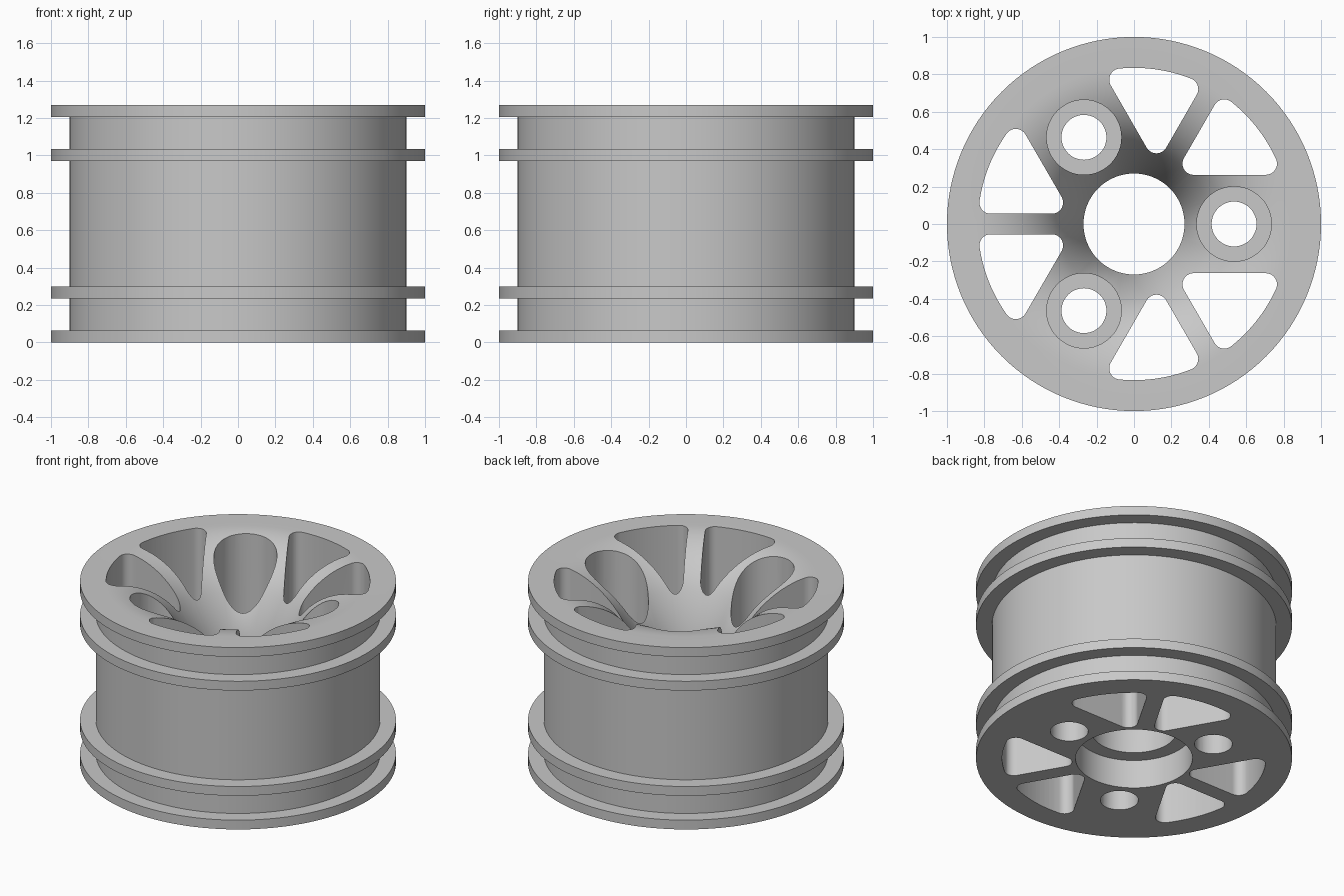
import bpy
import bmesh
from math import radians, cos, sin, sqrt, atan2, degrees, pi
from mathutils import Vector, Matrix

if "Cube" in bpy.data.objects:
    bpy.data.objects.remove(bpy.data.objects["Cube"], do_unlink=True)

HEIGHT = 1.27
RIM, BODY = 1.0, 0.9
BORE, HUB_POCKET = 0.27, 0.37

grey = bpy.data.materials.new("plain_grey")
grey.use_nodes = True
grey.diffuse_color = (0.58, 0.58, 0.58, 1)
grey.node_tree.nodes["Principled BSDF"].inputs["Base Color"].default_value = (0.58, 0.58, 0.58, 1)


def lathe(bm, profile, steps, closed, centre=(0, 0)):
    """Spin an (r, z) profile about a vertical axis through centre."""
    cx, cy = centre
    verts = [bm.verts.new((cx + r, cy, z)) for r, z in profile]
    edges = [bm.edges.new(pair) for pair in zip(verts, verts[1:])]
    if closed:
        edges.append(bm.edges.new((verts[-1], verts[0])))
    bmesh.ops.spin(bm, geom=verts + edges, cent=(cx, cy, 0), axis=(0, 0, 1),
                   angle=2 * pi, steps=steps, use_merge=True)
    bmesh.ops.remove_doubles(bm, verts=bm.verts, dist=1e-5)


def arc(cx, cy, radius, start, end, steps):
    angles = [radians(start + (end - start) * i / steps) for i in range(steps + 1)]
    return [(cx + radius * cos(a), cy + radius * sin(a)) for a in angles]


def make_object(name, bm):
    bmesh.ops.recalc_face_normals(bm, faces=bm.faces)
    mesh = bpy.data.meshes.new(name)
    bm.to_mesh(mesh)
    bm.free()
    obj = bpy.data.objects.new(name, mesh)
    bpy.context.collection.objects.link(obj)
    mesh.materials.append(grey)
    return obj


# Wheel body: four flanges outside, a flared dish on top, a hub pocket below
profile = [(HUB_POCKET, 0)]
for low, high in ((0, 0.065), (0.235, 0.3), (0.97, 1.035), (1.205, HEIGHT)):
    if low > 0:
        profile += [(BODY, low)]
    profile += [(RIM, low), (RIM, high)]
    if high < HEIGHT:
        profile += [(BODY, high)]
flare, flare_edge, steepest = 0.5, 0.84, 61.6
dish = arc(flare_edge, HEIGHT - flare, flare, 90, 90 + steepest, 16)
profile += dish
cone_r, cone_z = dish[-1]
profile += [(BORE, cone_z - 1.85 * (cone_r - BORE)), (BORE, 0.2), (HUB_POCKET, 0.2)]
bm = bmesh.new()
lathe(bm, profile, 128, True)
wheel = make_object("wheel", bm)

# Outline of one spoke window: a rounded wedge with an outer arc
fillet, outer, spoke, rib = 0.06, 0.835, 0.055, 0.263
inner_y = spoke + fillet
tip = (0.439, inner_y)
reach = outer - fillet
low = (sqrt(reach ** 2 - inner_y ** 2), inner_y)
along, off = sqrt(reach ** 2 - (rib + fillet) ** 2), rib + fillet
high = (along * cos(pi / 3) + off * sin(pi / 3), along * sin(pi / 3) - off * cos(pi / 3))
a_low, a_high = (degrees(atan2(p[1], p[0])) for p in (low, high))
window = arc(*tip, fillet, 150, 270, 10)
window += arc(*low, fillet, 270, 360 + a_low, 10)
window += arc(0, 0, outer, a_low, a_high, 10)[1:-1]
window += arc(*high, fillet, a_high, 150, 10)

# Cutters: mirrored pairs of windows and stepped bolt holes, three times round
bm = bmesh.new()
for turn in (0, 120, 240):
    spin = Matrix.Rotation(radians(turn + 180), 3, 'Z')
    for side in (1, -1):
        base = bm.faces.new([bm.verts.new(spin @ Vector((x, side * y, -0.2))) for x, y in window])
        grown = bmesh.ops.extrude_face_region(bm, geom=[base])["geom"]
        top = [v for v in grown if isinstance(v, bmesh.types.BMVert)]
        bmesh.ops.translate(bm, verts=top, vec=(0, 0, HEIGHT + 0.4))
    centre = (0.535 * cos(radians(turn)), 0.535 * sin(radians(turn)))
    lathe(bm, [(0, -0.2), (0.12, -0.2), (0.12, 0.3), (0.2, 0.3), (0.2, 1.5), (0, 1.5)],
          48, False, centre)
cutter = make_object("window_cutter", bm)
cutter.hide_render = True

# Cut the openings, keep the result and drop the helper
cut = wheel.modifiers.new("openings", 'BOOLEAN')
cut.operation = 'DIFFERENCE'
cut.solver = 'EXACT'
cut.object = cutter
graph = bpy.context.evaluated_depsgraph_get()
result = bpy.data.meshes.new_from_object(wheel.evaluated_get(graph))
wheel.modifiers.clear()
wheel.data = result
result.name = "wheel"
bpy.data.objects.remove(cutter, do_unlink=True)

# Smooth shading with sharp rims
bpy.ops.object.select_all(action='DESELECT')
wheel.select_set(True)
bpy.context.view_layer.objects.active = wheel
bpy.ops.object.shade_smooth_by_angle(angle=radians(30))
